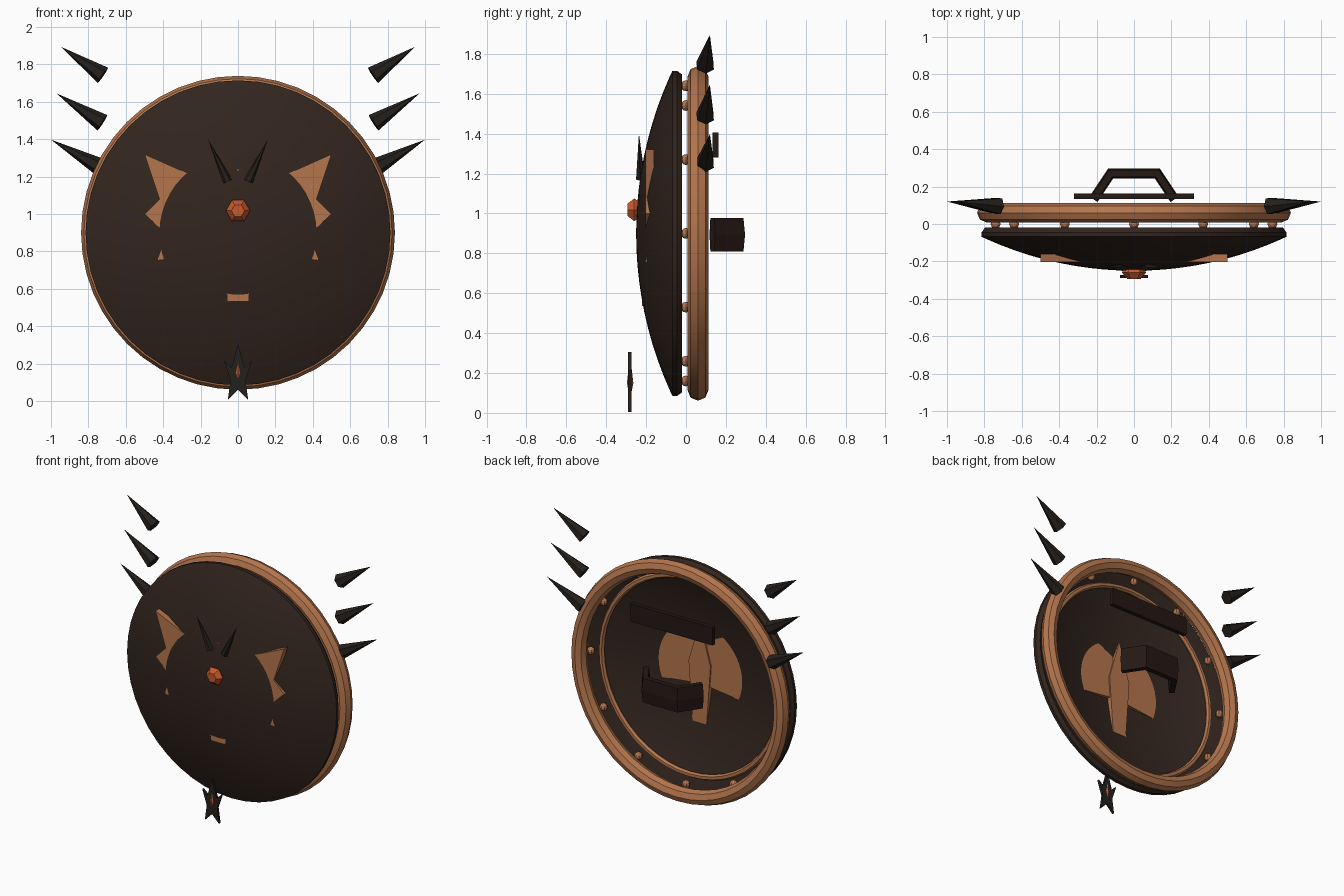
import bpy, bmesh, math
from mathutils import Vector

if "Cube" in bpy.data.objects:
    bpy.data.objects.remove(bpy.data.objects["Cube"])

CZ = 0.9  # height of the shield centre


def material(name, rgb):
    m = bpy.data.materials.new(name)
    m.diffuse_color = (*rgb, 1)
    m.use_nodes = True
    m.node_tree.nodes["Principled BSDF"].inputs["Base Color"].default_value = m.diffuse_color
    return m


COPPER = material("copper", (0.46, 0.18, 0.075))
BROWN = material("dark_brown", (0.032, 0.018, 0.013))
BLACK = material("black_iron", (0.018, 0.014, 0.011))
LEATHER = material("leather", (0.018, 0.009, 0.007))
EMBER = material("ember_gem", (0.58, 0.10, 0.025))


def finish(bm, name, mat, smooth=None):
    bmesh.ops.remove_doubles(bm, verts=bm.verts, dist=1e-5)
    bmesh.ops.recalc_face_normals(bm, faces=bm.faces)
    me = bpy.data.meshes.new(name)
    bm.to_mesh(me)
    bm.free()
    ob = bpy.data.objects.new(name, me)
    bpy.context.collection.objects.link(ob)
    me.materials.append(mat)
    if smooth:
        bpy.ops.object.select_all(action='DESELECT')
        ob.select_set(True)
        bpy.context.view_layer.objects.active = ob
        bpy.ops.object.shade_smooth_by_angle(angle=math.radians(smooth))
    return ob


def lathe(name, profile, mat, steps, z=CZ, closed=False, smooth=None):
    """Spin (radius, y) points about the y axis at height z."""
    bm = bmesh.new()
    vs = [bm.verts.new((r, y, z)) for r, y in profile]
    edges = [bm.edges.new(p) for p in zip(vs, vs[1:])]
    if closed:
        edges.append(bm.edges.new((vs[-1], vs[0])))
    bmesh.ops.spin(bm, geom=vs + edges, cent=(0, 0, z), axis=(0, 1, 0),
                   angle=math.tau, steps=steps, use_merge=True)
    return finish(bm, name, mat, smooth)


def ring(name, major, minor, y, sides, mat):
    prof = [(major + minor * math.cos(math.tau * i / sides),
             y + minor * math.sin(math.tau * i / sides)) for i in range(sides)]
    return lathe(name, prof, mat, 48, closed=True, smooth=30)


def plate(name, pts, y0, y1, mat):
    """Extrude an (x, z) outline from y0 to y1."""
    bm = bmesh.new()
    f = bm.faces.new([bm.verts.new((x, y0, z)) for x, z in pts])
    ext = bmesh.ops.extrude_face_region(bm, geom=[f])
    for v in ext["geom"]:
        if isinstance(v, bmesh.types.BMVert):
            v.co.y = y1
    return finish(bm, name, mat)


def spike(name, base, tip, r, sides, mat):
    a, b = Vector(base), Vector(tip)
    bm = bmesh.new()
    bmesh.ops.create_cone(bm, cap_ends=True, segments=sides, radius1=r,
                          radius2=0.0, depth=(b - a).length)
    rot = (b - a).to_track_quat('Z', 'Y')
    for v in bm.verts:
        v.co = rot @ v.co + (a + b) / 2
    return finish(bm, name, mat)


# Domed shell: front cap, bevelled rim, parallel inner cap
def cap(r, y):
    return y + 1.92 - math.sqrt(1.92 ** 2 - r * r)


front = [(0.79 * i / 10, cap(0.79 * i / 10, -0.25)) for i in range(11)]
inner = [(0.77 * i / 10, cap(0.77 * i / 10, -0.188)) for i in range(10, -1, -1)]
lathe("shield_dome", front + [(0.815, -0.068), (0.815, -0.045), (0.797, -0.02)] + inner,
      BROWN, 48, smooth=30)

# Rim rings and studs
ring("outer_rim", 0.787, 0.052, 0.06, 8, COPPER)
ring("inner_rim", 0.69, 0.02, -0.05, 6, COPPER)
for i in range(12):
    a = math.tau * i / 12
    bm = bmesh.new()
    bmesh.ops.create_uvsphere(bm, u_segments=8, v_segments=6, radius=0.027)
    bmesh.ops.translate(bm, verts=bm.verts,
                        vec=(0.74 * math.cos(a), 0, CZ + 0.74 * math.sin(a)))
    finish(bm, "rim_stud", COPPER)

# Emblem half sunk in the dome: two wings and a centre blade
wing = [(0.05, 1.12), (0.5, 1.32), (0.42, 1.08), (0.5, 1.0), (0.38, 0.89),
        (0.43, 0.755), (0.05, 0.80)]
blade = [(0, 1.245), (0.085, 0.95), (0.055, 0.535), (-0.055, 0.535), (-0.085, 0.95)]
plate("emblem_blade", blade, -0.221, -0.15, COPPER)
for s in (-1, 1):
    plate("emblem_wing", [(s * x, z) for x, z in wing], -0.203, -0.16, COPPER)
    # Small horns above the gem
    spike("emblem_horn", (s * 0.055, -0.228, 1.175), (s * 0.16, -0.236, 1.4), 0.025, 6, BLACK)
    # Large side spikes
    for bx, bz, tx, tz in ((0.735, 1.25, 1.0, 1.398), (0.725, 1.488, 0.97, 1.645),
                           (0.722, 1.742, 0.948, 1.895)):
        spike("side_spike", (s * bx, 0.096, bz), (s * tx, 0.12, tz), 0.049, 6, BLACK)

# Centre gem
lathe("centre_gem", [(0, -0.22), (0.04, -0.22), (0.065, -0.26), (0.035, -0.294), (0, -0.294)],
      EMBER, 6, z=1.018)

# Tail ornament: dark barbed plate with a gem shard through it
half = [(0.035, 0.18), (0.075, 0.215), (0.04, 0.11), (0.055, 0.005)]
tail = [(0, 0.305)] + half + [(0, 0.06)] + [(-x, z) for x, z in reversed(half)]
plate("tail_plate", tail, -0.29, -0.272, BLACK)
bm = bmesh.new()
mid = [bm.verts.new(c) for c in ((0.028, -0.281, 0.15), (0, -0.296, 0.15),
                                 (-0.028, -0.281, 0.15), (0, -0.264, 0.15))]
for z in (0.295, 0.065):
    p = bm.verts.new((0, -0.281, z))
    for i in range(4):
        bm.faces.new((mid[i], mid[(i + 1) % 4], p))
finish(bm, "tail_gem", EMBER)

# Arm strap
plate("arm_strap", [(-0.32, 1.28), (0.32, 1.28), (0.32, 1.405), (-0.32, 1.405)],
      0.133, 0.162, LEATHER)

# Hand grip: hexagonal section swept along an arched path (x, y, normal x, normal y)
path = [(-0.217, 0.132, -0.83, 0.55), (-0.125, 0.27, -0.53, 1),
        (0.125, 0.27, 0.53, 1), (0.217, 0.132, 0.83, 0.55)]
section = [(0.018, 0.085), (0.026, 0), (0.018, -0.085),
           (-0.018, -0.085), (-0.026, 0), (-0.018, 0.085)]
bm = bmesh.new()
loops = [[bm.verts.new((x + nx * t, y + ny * t, 0.893 + h)) for t, h in section]
         for x, y, nx, ny in path]
for a, b in zip(loops, loops[1:]):
    for i in range(6):
        j = (i + 1) % 6
        bm.faces.new((a[i], a[j], b[j], b[i]))
bm.faces.new(loops[0])
bm.faces.new(loops[-1])
finish(bm, "hand_grip", LEATHER)
